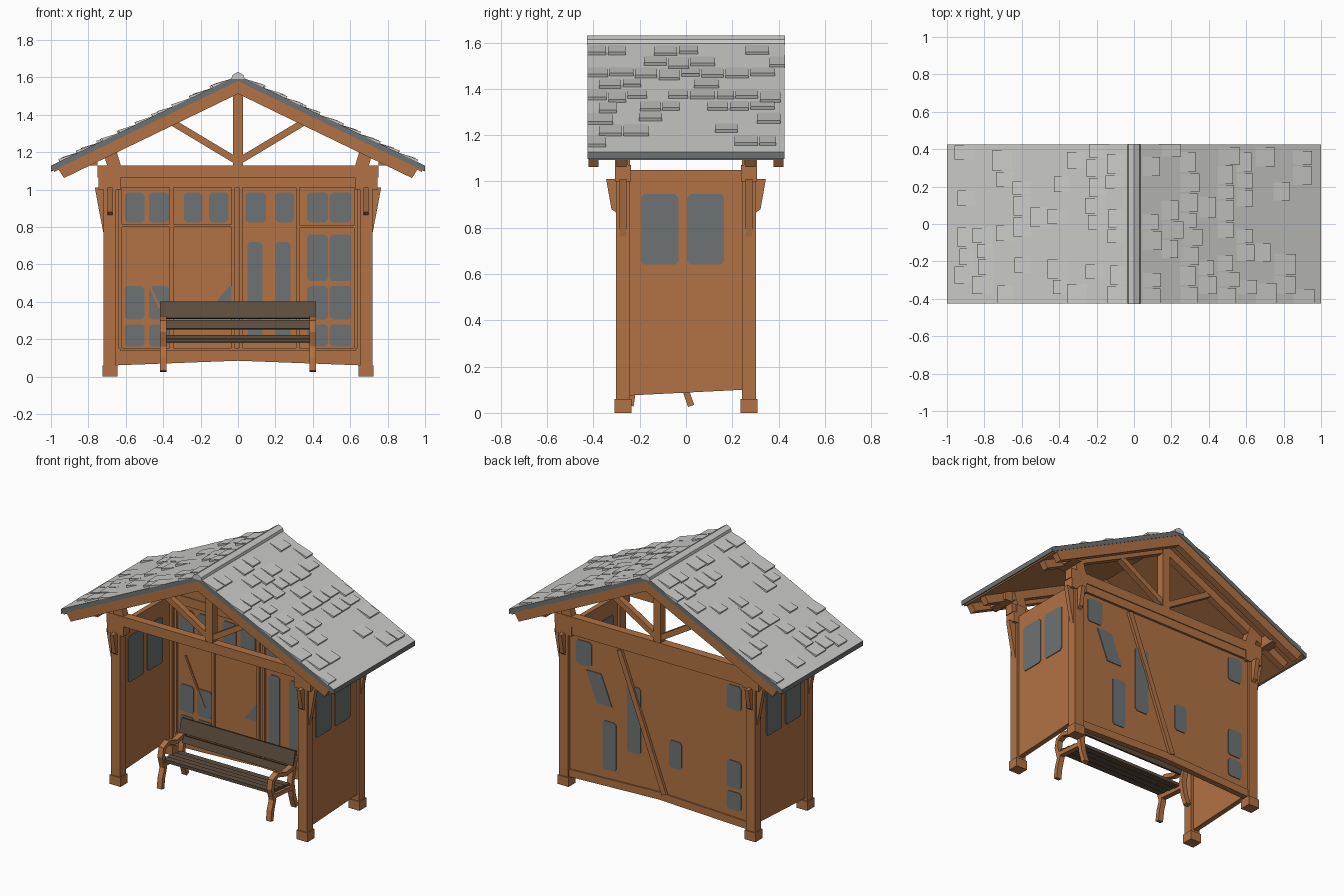
import bpy, bmesh, random
from mathutils import Vector

random.seed(4)
if "Cube" in bpy.data.objects:
    bpy.data.objects.remove(bpy.data.objects["Cube"])


def material(name, rgb):
    m = bpy.data.materials.new(name)
    m.use_nodes = True
    m.diffuse_color = (*rgb, 1)
    m.node_tree.nodes["Principled BSDF"].inputs["Base Color"].default_value = (*rgb, 1)
    return m


WOOD = material("warm wood", (0.44, 0.17, 0.058))
SHINGLE = material("pale shingle", (0.6, 0.6, 0.59))
SLATE = material("slate grey", (0.155, 0.17, 0.17))
PLANK = material("dark plank", (0.11, 0.075, 0.048))


def add_prism(bm, pts, axis, lo, hi):
    """Extrude a 2D outline along x or y."""
    def place(p, d):
        return (d, p[0], p[1]) if axis == "x" else (p[0], d, p[1])
    a = [bm.verts.new(place(p, lo)) for p in pts]
    b = [bm.verts.new(place(p, hi)) for p in pts]
    bm.faces.new(a)
    bm.faces.new(b[::-1])
    for i in range(len(pts)):
        j = (i + 1) % len(pts)
        bm.faces.new((a[i], b[i], b[j], a[j]))


def finish(bm, name, *mats):
    bmesh.ops.recalc_face_normals(bm, faces=bm.faces)
    me = bpy.data.meshes.new(name)
    bm.to_mesh(me)
    bm.free()
    for m in mats:
        me.materials.append(m)
    ob = bpy.data.objects.new(name, me)
    bpy.context.collection.objects.link(ob)
    return ob


def prism(name, pts, axis, lo, hi, mat=WOOD):
    bm = bmesh.new()
    add_prism(bm, pts, axis, lo, hi)
    return finish(bm, name, mat)


def rect(u0, u1, z0, z1):
    return [(u0, z0), (u1, z0), (u1, z1), (u0, z1)]


def box(name, x0, x1, y0, y1, z0, z1, mat=WOOD):
    return prism(name, rect(x0, x1, z0, z1), "y", y0, y1, mat)


def ribbon(path, width):
    """Outline of constant width around a 2D path."""
    pts = [Vector(p) for p in path]
    left, right = [], []
    for i, p in enumerate(pts):
        t = (pts[min(i + 1, len(pts) - 1)] - pts[max(i - 1, 0)]).normalized()
        n = Vector((-t.y, t.x)) * width / 2
        left.append(p + n)
        right.append(p - n)
    return left + right[::-1]


def rounded(u0, u1, z0, z1, c=0.014):
    return [(u0 + c, z0), (u1 - c, z0), (u1, z0 + c), (u1, z1 - c),
            (u1 - c, z1), (u0 + c, z1), (u0, z1 - c), (u0, z0 + c)]


def roof_z(x):
    return 1.612 - 0.484 * abs(x)


# Corner posts with feet, caps and brackets
for sx, side in ((1, "left"), (-1, "right")):
    for sy, end in ((-1, "front"), (1, "back")):
        tag = f"{end}_{side}"
        px, py = 0.685 * sx, 0.272 * sy
        box("post_" + tag, px - 0.033, px + 0.033, py - 0.03, py + 0.03, 0.05, 1.13)
        box("foot_" + tag, px - 0.04, px + 0.04, py - 0.037, py + 0.037, 0, 0.06)
        box("post_cap_" + tag, px - 0.06, px + 0.06, py - 0.034, py + 0.034, 1.0, 1.07)
        y0, y1 = 0.295 * sy, 0.345 * sy
        prism("face_bracket_" + tag, [(y0, 0.86), (0.322 * sy, 0.88), (y1, 1.01), (y0, 1.01)],
              "x", px - 0.014, px + 0.014)
        x0, x1 = 0.71 * sx, 0.765 * sx
        prism("side_bracket_" + tag, [(x0, 0.72), (0.745 * sx, 0.9), (x1, 1.01), (x0, 1.01)],
              "y", py - 0.015, py + 0.015)

    # Side wall, with its lower edge a little higher toward the back
    prism("side_wall_" + side, [(-0.25, 0.075), (0.25, 0.1), (0.25, 1.05), (-0.25, 1.05)],
          "x", 0.67 * sx, 0.703 * sx)
    for u0, u1 in ((-0.195, -0.033), (0.005, 0.165)):
        for f0, f1 in ((0.665, 0.671), (0.702, 0.708)):
            prism("side_window_" + side, rounded(u0, u1, 0.64, 0.945), "x", f0 * sx, f1 * sx, SLATE)

# Back wall, gently arched along the bottom, with sill and header
prism("back_wall", [(-0.66, 0.06), (0, 0.085), (0.66, 0.06), (0.66, 1.07), (-0.66, 1.07)],
      "y", 0.255, 0.285)
box("back_header", -0.74, 0.74, 0.245, 0.3, 1.01, 1.07)
prism("back_sill", [(-0.66, 0.06), (0, 0.085), (0.66, 0.06), (0.66, 0.11), (0, 0.135), (-0.66, 0.11)],
      "y", 0.283, 0.293)
prism("back_diagonal_brace", ribbon([(0.28, 1.0), (-0.05, 0.13)], 0.035), "y", 0.28, 0.303)

# Panel trim on the inside of the back wall
for x in (-0.63, -0.355, -0.025, 0.015, 0.32, 0.63):
    box("panel_stile", x - 0.01, x + 0.01, 0.243, 0.257, 0.15, 1.02)
for x0, x1, z in ((-0.63, 0.63, 0.14), (-0.63, -0.02, 0.8), (0.32, 0.63, 0.795)):
    box("panel_rail", x0, x1, 0.243, 0.257, z, z + 0.012)
prism("inner_diagonal", ribbon([(-0.56, 0.68), (-0.42, 0.37)], 0.012), "y", 0.247, 0.257)


# Panes on both faces of the back wall
def pane(outline, inside=True, outside=True):
    if inside:
        prism("inner_pane", outline, "y", 0.25, 0.256, SLATE)
    if outside:
        prism("outer_pane", outline, "y", 0.284, 0.29, SLATE)


for x0, x1 in ((-0.605, -0.5), (-0.475, -0.37), (-0.29, -0.19), (-0.155, -0.05),
               (0.04, 0.15), (0.2, 0.3), (0.37, 0.48), (0.49, 0.605)):
    pane(rounded(x0, x1, 0.825, 0.985), outside=x0 < -0.6 or x1 > 0.6)
for x0, x1 in ((0.05, 0.13), (0.2, 0.28)):
    pane(rounded(x0, x1, 0.2, 0.72), outside=False)
for x0, x1 in ((0.37, 0.48), (0.49, 0.605)):
    pane(rounded(x0, x1, 0.51, 0.76), outside=False)
for x0, x1 in ((-0.605, -0.5), (-0.475, -0.37), (0.37, 0.48), (0.49, 0.605)):
    for z0, z1 in ((0.16, 0.28), (0.305, 0.485)):
        pane(rounded(x0, x1, z0, z1), outside=x0 < -0.6)
pane([(-0.13, 0.38), (-0.03, 0.38), (-0.03, 0.485), (-0.05, 0.485)], outside=False)
for u0, u1, z0, z1 in ((-0.17, -0.08, 0.32, 0.5), (0.13, 0.23, 0.34, 0.78), (0.31, 0.41, 0.18, 0.5)):
    pane(rounded(u0, u1, z0, z1), inside=False)
pane([(0.34, 0.6), (0.45, 0.6), (0.53, 0.8), (0.42, 0.8)], inside=False)

# Open gable trusses, front and back
for sy, end in ((-1, "front"), (1, "back")):
    y = 0.278 * sy
    box("tie_beam_" + end, -0.75, 0.75, y - 0.028, y + 0.028, 1.065, 1.13)
    box("king_post_" + end, -0.027, 0.027, y - 0.025, y + 0.025, 1.12, 1.56)
    for sx in (1, -1):
        prism("truss_strut_" + end, ribbon([(0.01 * sx, 1.155), (0.36 * sx, 1.365)], 0.036),
              "y", y - 0.02, y + 0.02)
        prism("strut_block_" + end, ribbon([(0.66 * sx, 1.12), (0.7 * sx, 1.25)], 0.07),
              "y", y - 0.024, y + 0.024)
        box("purlin_end_" + end, 0.78 * sx - 0.03, 0.78 * sx + 0.03, 0.24 * sy, 0.4 * sy, 1.13, 1.2)

# Rafters: two inner, two at the gable edges
for y in (-0.4, -0.278, 0.278, 0.4):
    bottom = [(0.93, -0.1), (0, -0.1), (-0.93, -0.1)]
    top = [(-0.965, -0.03), (0, -0.03), (0.965, -0.03)]
    prism("rafter_pair", [(x, roof_z(x) + d) for x, d in bottom + top], "y", y - 0.022, y + 0.022)

# Roof deck: wooden boards below, pale covering with slate edges above
prism("roof_boards", [(x, roof_z(x) + d) for x, d in
                      ((0.985, -0.042), (0, -0.042), (-0.985, -0.042),
                       (-0.985, -0.03), (0, -0.03), (0.985, -0.03))], "y", -0.42, 0.42)
bm = bmesh.new()
add_prism(bm, [(x, roof_z(x) + d) for x, d in
               ((1, -0.032), (0, -0.032), (-1, -0.032), (-1, 0), (0, 0), (1, 0))],
          "y", -0.425, 0.425)
roof = finish(bm, "roof_covering", SHINGLE, SLATE)
for f in roof.data.polygons:
    f.material_index = 0 if f.normal.z > 0.3 else 1

# Scattered raised shingles, thicker at the lower edge
bm = bmesh.new()
for sx in (1, -1):
    for row in range(9):
        x1 = 0.14 + row * 0.1
        y = -0.425 + (row % 2) * 0.05
        while y < 0.4:
            w = random.uniform(0.07, 0.11)
            if random.random() < 0.55:
                a, b = x1 - 0.11, min(x1 + random.uniform(-0.02, 0.02), 0.985)
                add_prism(bm, [(a * sx, roof_z(a) - 0.003), (b * sx, roof_z(b) - 0.003),
                               ((b + 0.007) * sx, roof_z(b) + 0.012)],
                          "y", y, min(y + w, 0.428))
            y += w + 0.008
finish(bm, "raised_shingles", SHINGLE)
prism("ridge_cap", [(-0.035, 1.592), (0.035, 1.592), (0.03, 1.612), (0, 1.63), (-0.03, 1.612)],
      "y", -0.428, 0.428, SHINGLE)

# Bench: curved end frames, seat slats and back planks
arm = [(-0.24, 0.03), (-0.23, 0.1), (-0.21, 0.16), (-0.232, 0.24), (-0.222, 0.29),
       (-0.175, 0.31), (-0.09, 0.285), (0, 0.3)]
rear = [(0.022, 0.03), (-0.005, 0.11), (-0.02, 0.2), (0, 0.3), (0.022, 0.37)]
for x in (-0.4, 0.4):
    for name, path in (("bench_arm", arm), ("bench_rear_leg", rear),
                       ("bench_seat_bearer", [(-0.21, 0.185), (-0.02, 0.17)])):
        prism(name, ribbon(path, 0.028), "x", x - 0.018, x + 0.018)
for i in range(4):
    y, z = -0.205 + i * 0.05, 0.212 - i * 0.007
    box("seat_slat", -0.4, 0.4, y - 0.021, y + 0.021, z - 0.01, z + 0.01, PLANK)
prism("bench_back_plank", ribbon([(-0.01, 0.31), (0.012, 0.4)], 0.02), "x", -0.417, 0.417, PLANK)
prism("bench_lower_plank", ribbon([(-0.026, 0.255), (-0.014, 0.3)], 0.02), "x", -0.385, 0.385, PLANK)
